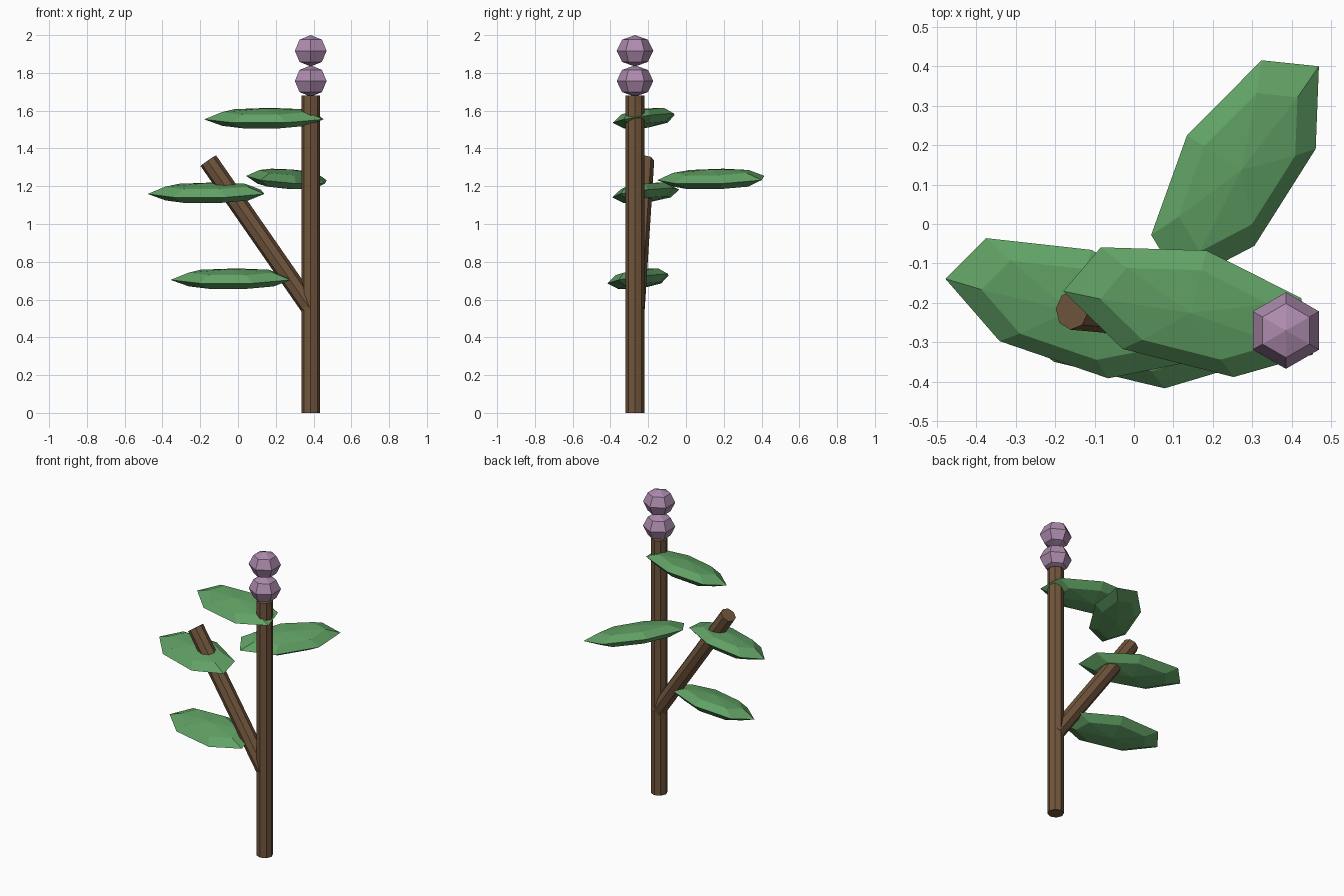
import bpy
from mathutils import Vector

if "Cube" in bpy.data.objects:
    bpy.data.objects.remove(bpy.data.objects["Cube"])


def material(name, rgb):
    m = bpy.data.materials.new(name)
    m.diffuse_color = (*rgb, 1)
    m.use_nodes = True
    m.node_tree.nodes["Principled BSDF"].inputs["Base Color"].default_value = m.diffuse_color
    return m


BARK = material("bark brown", (0.165, 0.092, 0.046))
GREEN = material("leaf green", (0.12, 0.36, 0.13))
MAUVE = material("blossom mauve", (0.42, 0.26, 0.42))


def finish(name, mat):
    ob = bpy.context.object
    ob.name = name
    ob.data.materials.append(mat)
    return ob


def stem(name, start, end, radius):
    a, b = Vector(start), Vector(end)
    bpy.ops.mesh.primitive_cylinder_add(
        vertices=8, radius=radius, depth=(b - a).length, location=(a + b) / 2,
        rotation=(b - a).to_track_quat('Z', 'Y').to_euler())
    return finish(name, BARK)


def blob(name, mat, sides, centre, size, rotation=(0, 0, 0)):
    bpy.ops.mesh.primitive_uv_sphere_add(
        segments=sides, ring_count=4, radius=1, location=centre, rotation=rotation)
    ob = finish(name, mat)
    ob.scale = size
    return ob


# Trunk and side branch
stem("trunk", (0.385, -0.27, 0), (0.385, -0.27, 1.68), 0.05)
stem("branch", (0.387, -0.268, 0.55), (-0.157, -0.218, 1.335), 0.05)

# Stacked blossoms on the trunk top
for i, z in enumerate((1.757, 1.917)):
    blob(f"blossom_{i + 1}", MAUVE, 6, (0.385, -0.27, z), (0.097, 0.097, 0.083))

# Flattened seven-sided leaves, slightly rolled: centre and heading in radians
LEAVES = [
    ((-0.031, -0.247, 0.71), -0.235),
    ((-0.158, -0.212, 1.165), -0.33),
    ((0.265, 0.142, 1.238), 1.007),
    ((0.146, -0.217, 1.56), -0.248),
]
for i, (centre, heading) in enumerate(LEAVES):
    blob(f"leaf_{i + 1}", GREEN, 7, centre, (0.335, 0.157, 0.052), (0.17, 0, heading))
